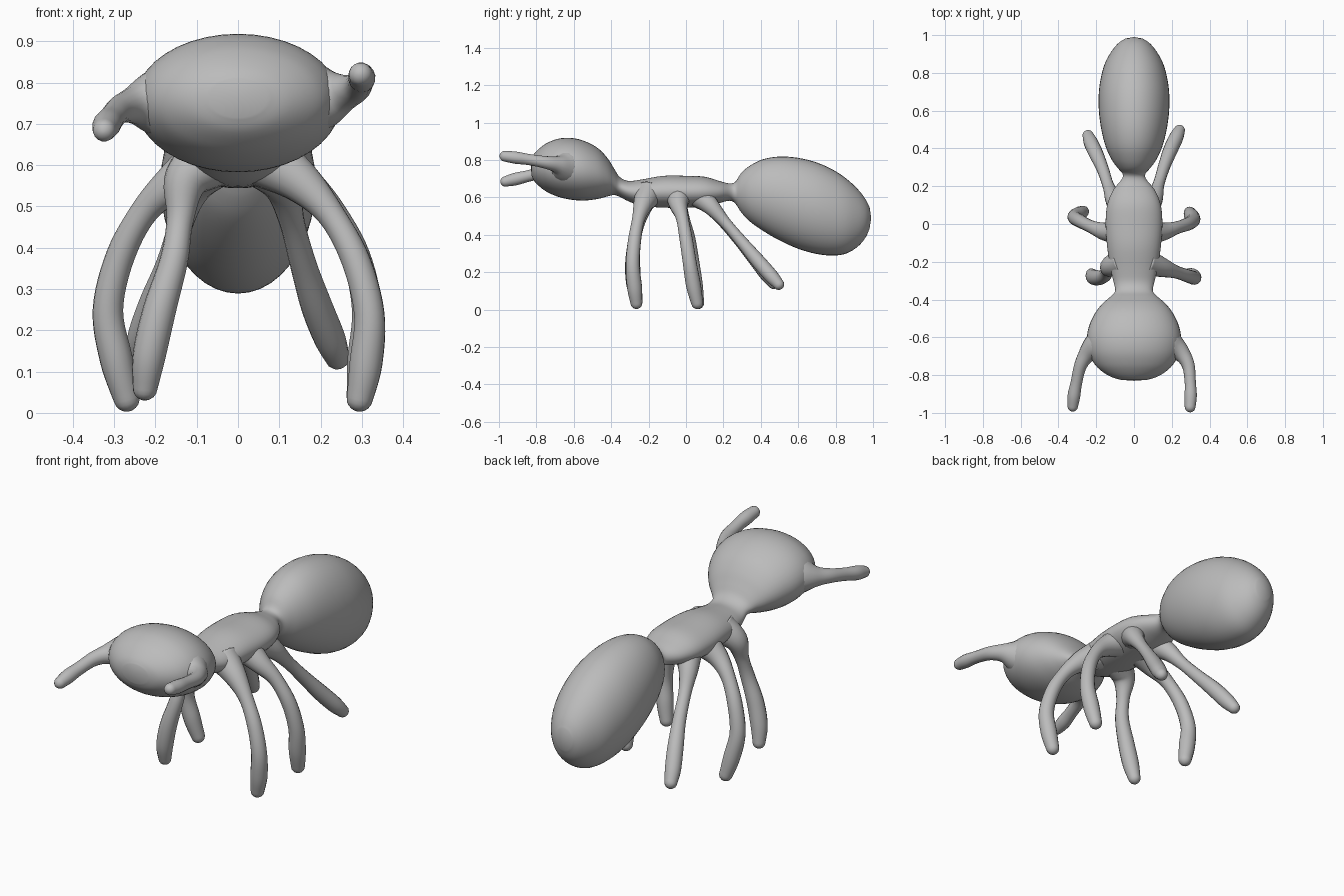
import bpy, bmesh, math
from mathutils import Vector

grey = bpy.data.materials.new("grey")
grey.diffuse_color = (0.5, 0.5, 0.5, 1)


def spline(rows, steps):
    """Catmull-Rom interpolation through rows of numbers."""
    pts = [Vector(r) for r in rows]
    pts = [pts[0]] + pts + [pts[-1]]
    out = []
    for a, b, c, d in zip(pts, pts[1:], pts[2:], pts[3:]):
        for i in range(steps):
            t = i / steps
            out.append(0.5 * (2 * b + (c - a) * t + (2 * a - 5 * b + 4 * c - d) * t * t
                              + (3 * b - a - 3 * c + d) * t ** 3))
    return out + [pts[-1]]


def skin(name, rings, start, end):
    """Bridge rings of points and close both ends at a pole."""
    bm = bmesh.new()
    loops = [[bm.verts.new(p) for p in ring] for ring in rings]
    n = len(loops[0])
    for a, b in zip(loops, loops[1:]):
        for i in range(n):
            j = (i + 1) % n
            bm.faces.new((a[i], a[j], b[j], b[i]))
    for loop, pole in ((loops[0], start), (loops[-1], end)):
        tip = bm.verts.new(pole)
        for i in range(n):
            bm.faces.new((loop[i], loop[(i + 1) % n], tip))
    bmesh.ops.recalc_face_normals(bm, faces=bm.faces)
    for f in bm.faces:
        f.smooth = True
    mesh = bpy.data.meshes.new(name)
    bm.to_mesh(mesh)
    bm.free()
    mesh.materials.append(grey)
    obj = bpy.data.objects.new(name, mesh)
    bpy.context.collection.objects.link(obj)
    return obj


def circle(n):
    return [(math.cos(2 * math.pi * i / n), math.sin(2 * math.pi * i / n)) for i in range(n)]


def limb(name, rows):
    """Tapered tube through (x, y, z, radius) rows with a rounded tip."""
    path = spline(rows, 6)
    centres = [Vector(p[:3]) for p in path]
    radii = [p[3] for p in path]
    # rounded tip
    d, r, c = (centres[-1] - centres[-2]).normalized(), radii[-1], centres[-1].copy()
    for a in (20, 40, 60, 78):
        centres.append(c + d * r * math.sin(math.radians(a)))
        radii.append(r * math.cos(math.radians(a)))
    rings, prev, u = [], None, None
    for i, p in enumerate(centres):
        t = (centres[min(i + 1, len(centres) - 1)] - centres[max(i - 1, 0)]).normalized()
        u = t.orthogonal().normalized() if prev is None else prev.rotation_difference(t) @ u
        v = t.cross(u)
        prev = t
        rings.append([p + radii[i] * (u * a + v * b) for a, b in circle(16)])
    skin(name, rings, centres[0], c + d * r)


# Body sections from nose to tail: y, bottom, top, half width
head = [(-.825, .715, .81, .07), (-.81, .685, .835, .12), (-.78, .655, .865, .17),
        (-.74, .627, .892, .21), (-.68, .602, .914, .24), (-.61, .587, .917, .25),
        (-.54, .583, .900, .238), (-.47, .592, .862, .205), (-.42, .605, .81, .165),
        (-.385, .612, .755, .125)]
thorax = [(-.355, .603, .71, .10), (-.31, .58, .688, .107), (-.24, .555, .695, .124),
          (-.12, .545, .715, .142), (.0, .545, .715, .15), (.1, .55, .71, .142),
          (.18, .57, .687, .11), (.235, .582, .674, .066)]
abdomen = [(.265, .565, .685, .06), (.295, .52, .73, .085), (.34, .472, .768, .118),
           (.41, .422, .803, .15), (.5, .37, .818, .173), (.6, .325, .811, .186),
           (.7, .297, .786, .186), (.79, .289, .745, .172), (.86, .301, .698, .15),
           (.92, .338, .642, .115), (.96, .385, .59, .08), (.982, .435, .545, .045)]
rings = [[Vector((w * a, y, (lo + hi) / 2 + (hi - lo) / 2 * b)) for a, b in circle(40)]
         for y, lo, hi, w in spline(head + thorax + abdomen, 4)]
skin("body", rings, (0, -.83, .763), (0, .99, .49))

# Legs, flared where they leave the thorax
limb("front_leg_left", [(-.06, -.2, .62, .075), (-.125, -.225, .565, .055), (-.14, -.25, .47, .033),
                        (-.155, -.275, .37, .034), (-.19, -.285, .25, .04), (-.215, -.28, .14, .04),
                        (-.225, -.265, .06, .03)])
limb("front_leg_right", [(.06, -.2, .62, .075), (.15, -.23, .56, .052), (.225, -.255, .48, .034),
                         (.285, -.275, .37, .035), (.318, -.285, .24, .037), (.31, -.275, .12, .04),
                         (.295, -.265, .035, .032)])
limb("middle_leg_left", [(-.06, -.04, .62, .075), (-.15, -.04, .56, .05), (-.225, -.015, .49, .034),
                         (-.285, .015, .38, .035), (-.315, .035, .25, .037), (-.295, .05, .13, .04),
                         (-.27, .065, .035, .032)])
limb("middle_leg_right", [(.06, -.04, .62, .075), (.15, -.04, .56, .05), (.225, -.02, .49, .034),
                          (.285, .0, .38, .035), (.313, .02, .25, .037), (.305, .04, .13, .04),
                          (.295, .06, .035, .032)])
limb("back_leg_left", [(-.05, .06, .62, .075), (-.105, .13, .555, .048), (-.135, .2, .47, .031),
                       (-.165, .29, .365, .032), (-.2, .37, .27, .038), (-.228, .43, .19, .038),
                       (-.243, .468, .14, .03)])
limb("back_leg_right", [(.05, .06, .62, .075), (.105, .13, .555, .048), (.13, .21, .465, .031),
                        (.158, .3, .36, .032), (.19, .385, .26, .038), (.222, .455, .18, .038),
                        (.24, .495, .135, .03)])

# Antennae, flared where they leave the head
limb("antenna_left", [(-.14, -.63, .755, .12), (-.21, -.66, .75, .078), (-.252, -.695, .745, .046),
                      (-.285, -.755, .735, .034), (-.305, -.84, .715, .031), (-.318, -.91, .698, .034),
                      (-.324, -.965, .685, .028)])
limb("antenna_right", [(.14, -.63, .76, .12), (.21, -.66, .765, .078), (.255, -.69, .775, .046),
                       (.288, -.75, .787, .034), (.298, -.84, .802, .03), (.3, -.91, .812, .033),
                       (.297, -.968, .82, .029)])
